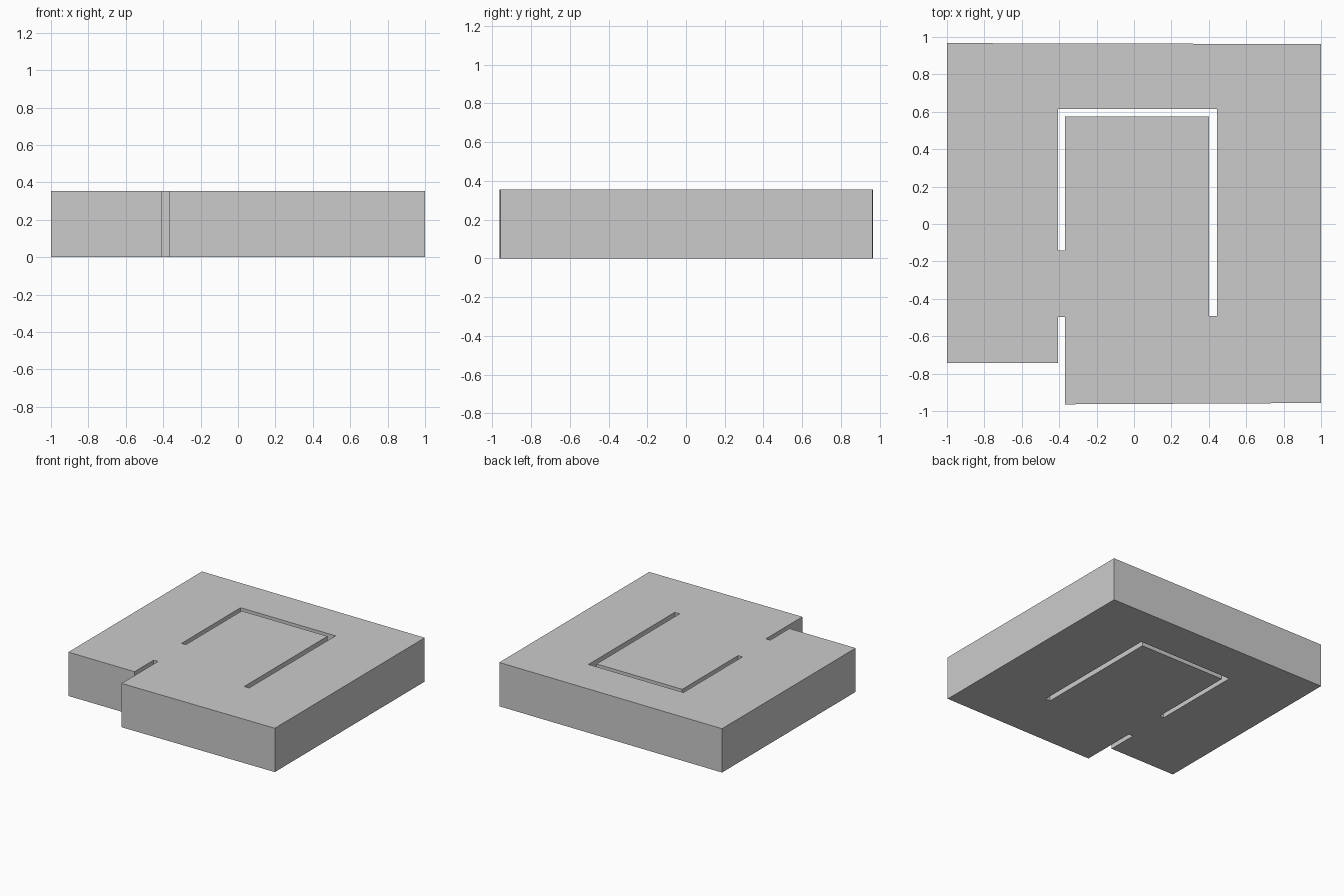
import bpy

if "Cube" in bpy.data.objects:
    bpy.data.objects.remove(bpy.data.objects["Cube"])

HEIGHT = 0.355

# Outer outline of the slab, with the front notch and its short open slot
outer = [(-1, 0.967), (-1, -0.743), (-0.407, -0.743), (-0.407, -0.498),
         (-0.368, -0.498), (-0.368, -0.964), (1, -0.957), (1, 0.962)]

# Narrow hook-shaped slot cut right through
slot = [(-0.407, -0.142), (-0.407, 0.614), (0.444, 0.614), (0.444, -0.491),
        (0.4, -0.491), (0.4, 0.574), (-0.368, 0.574), (-0.368, -0.142)]

# Filled 2D curve: the inner loop becomes a hole
curve = bpy.data.curves.new("slotted_slab", 'CURVE')
curve.dimensions = '2D'
curve.fill_mode = 'BOTH'
curve.extrude = HEIGHT / 2
for loop in (outer, slot):
    spline = curve.splines.new('POLY')
    spline.points.add(len(loop) - 1)
    for point, (x, y) in zip(spline.points, loop):
        point.co = (x, y, 0, 1)
    spline.use_cyclic_u = True

slab = bpy.data.objects.new("slotted_slab", curve)
slab.location.z = HEIGHT / 2
bpy.context.collection.objects.link(slab)

# Turn into a clean welded mesh with flat faces
bpy.context.view_layer.objects.active = slab
slab.select_set(True)
bpy.ops.object.convert(target='MESH')
bpy.ops.object.mode_set(mode='EDIT')
bpy.ops.mesh.select_all(action='SELECT')
bpy.ops.mesh.remove_doubles(threshold=0.0005)
bpy.ops.mesh.normals_make_consistent(inside=False)
bpy.ops.object.mode_set(mode='OBJECT')
bpy.ops.object.shade_flat()
